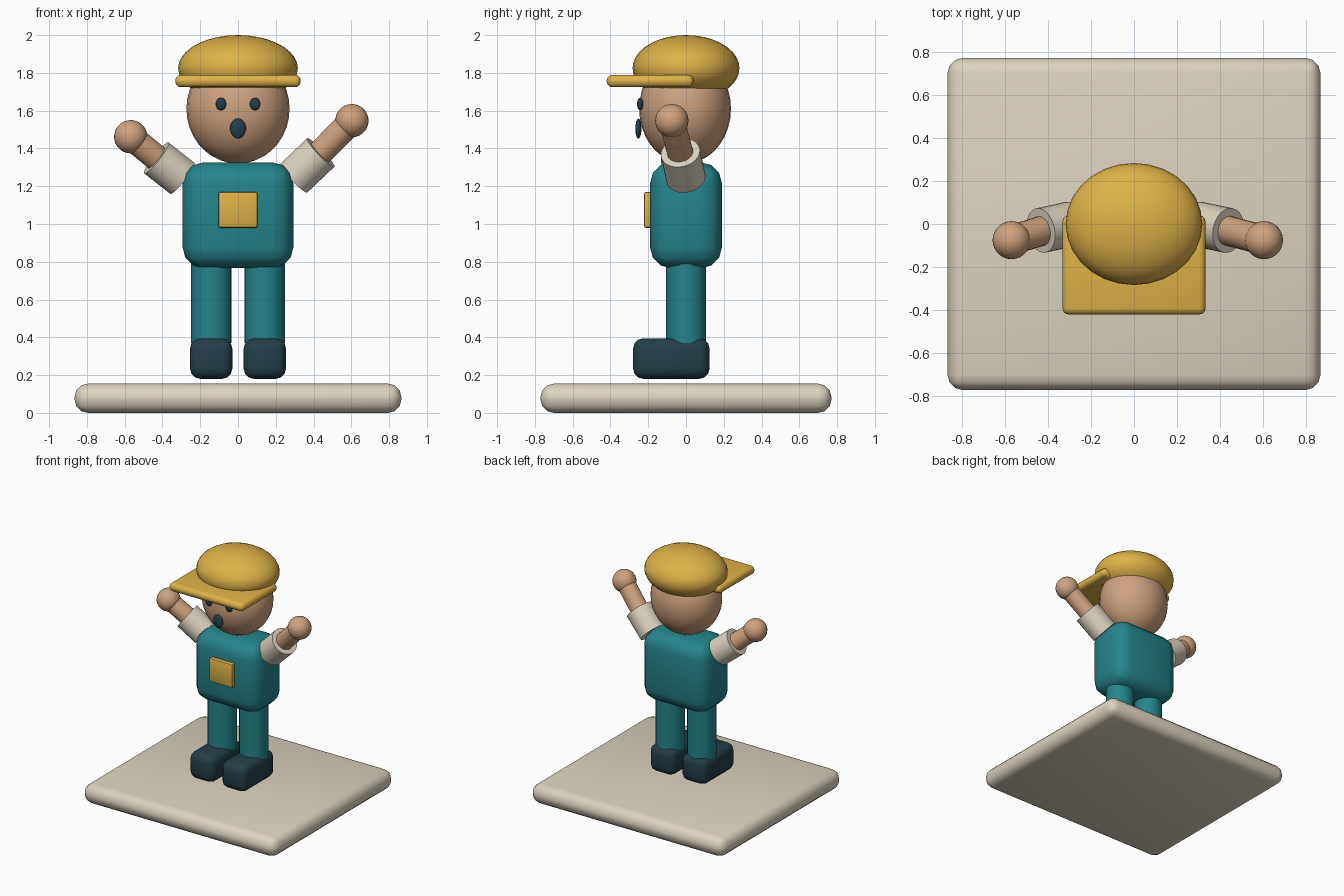
import bpy
import bmesh
from math import radians
from mathutils import Vector, Matrix

default = bpy.data.objects.get("Cube")
if default:
    bpy.data.objects.remove(default, do_unlink=True)


def material(name, srgb):
    rgb = [(c / 255 / 12.92) if c < 11 else ((c / 255 + 0.055) / 1.055) ** 2.4 for c in srgb]
    mat = bpy.data.materials.new(name)
    mat.use_nodes = True
    mat.diffuse_color = (*rgb, 1)
    mat.node_tree.nodes["Principled BSDF"].inputs["Base Color"].default_value = (*rgb, 1)
    return mat


TEAL = material("teal cloth", (36, 132, 138))
YELLOW = material("yellow cloth", (222, 178, 72))
SKIN = material("skin", (207, 163, 128))
CREAM = material("cream", (221, 211, 192))
DARK = material("dark slate", (36, 62, 72))


def finish(name, bm, mat):
    mesh = bpy.data.meshes.new(name)
    bm.to_mesh(mesh)
    bm.free()
    mesh.materials.append(mat)
    obj = bpy.data.objects.new(name, mesh)
    bpy.context.collection.objects.link(obj)
    bpy.ops.object.select_all(action='DESELECT')
    obj.select_set(True)
    bpy.context.view_layer.objects.active = obj
    bpy.ops.object.shade_smooth_by_angle(angle=radians(42))
    return obj


def rounded_box(name, low, high, bevel, mat, segments=3):
    low, high = Vector(low), Vector(high)
    bm = bmesh.new()
    place = Matrix.Translation((low + high) / 2) @ Matrix.Diagonal((*(high - low), 1))
    bmesh.ops.create_cube(bm, size=1, matrix=place)
    bmesh.ops.bevel(bm, geom=bm.edges[:], offset=bevel, segments=segments,
                    profile=0.5, affect='EDGES', clamp_overlap=True)
    return finish(name, bm, mat)


def ellipsoid(name, centre, radii, mat):
    bm = bmesh.new()
    place = Matrix.Translation(centre) @ Matrix.Diagonal((*radii, 1))
    bmesh.ops.create_uvsphere(bm, u_segments=28, v_segments=18, radius=1, matrix=place)
    return finish(name, bm, mat)


def rod(name, start, end, radius, mat):
    start, end = Vector(start), Vector(end)
    axis = end - start
    bm = bmesh.new()
    place = Matrix.Translation((start + end) / 2) @ axis.to_track_quat('Z', 'Y').to_matrix().to_4x4()
    bmesh.ops.create_cone(bm, cap_ends=True, segments=24, radius1=radius, radius2=radius,
                          depth=axis.length, matrix=place)
    return finish(name, bm, mat)


# Base, torso and pocket
rounded_box("base_plate", (-0.865, -0.77, 0), (0.865, 0.77, 0.155), 0.07, CREAM)
rounded_box("torso", (-0.293, -0.19, 0.766), (0.293, 0.19, 1.326), 0.11, TEAL)
rounded_box("chest_pocket", (-0.103, -0.222, 0.98), (0.103, -0.18, 1.17), 0.01, YELLOW, 2)

# Head, face and cap
ellipsoid("head", (0, -0.005, 1.61), (0.273, 0.243, 0.29), SKIN)
ellipsoid("mouth", (0, -0.252, 1.505), (0.042, 0.016, 0.053), DARK)
ellipsoid("cap_crown", (0, 0, 1.825), (0.317, 0.283, 0.175), YELLOW)
rounded_box("cap_brim", (-0.332, -0.42, 1.724), (0.332, 0.04, 1.79), 0.03, YELLOW)

# Paired parts; each hand is raised to its own height
for side, s, hand, elbow in (
        ("left", 1, (0.603, -0.075, 1.547), (0.438, -0.03, 1.378)),
        ("right", -1, (-0.568, -0.075, 1.462), (-0.432, -0.03, 1.35))):
    ellipsoid(side + "_eye", (s * 0.09, -0.243, 1.635), (0.028, 0.016, 0.033), DARK)
    rod(side + "_leg", (s * 0.141, 0, 0.37), (s * 0.141, 0, 0.85), 0.107, TEAL)
    rounded_box(side + "_shoe", (s * 0.142 - 0.112, -0.28, 0.18),
                (s * 0.142 + 0.112, 0.125, 0.395), 0.055, DARK)
    shoulder = (s * 0.295, 0, 1.242)
    rod(side + "_sleeve", shoulder, elbow, 0.105, CREAM)
    rod(side + "_forearm", Vector(elbow).lerp(shoulder, 0.2), hand, 0.069, SKIN)
    ellipsoid(side + "_hand", hand, (0.088,) * 3, SKIN)
